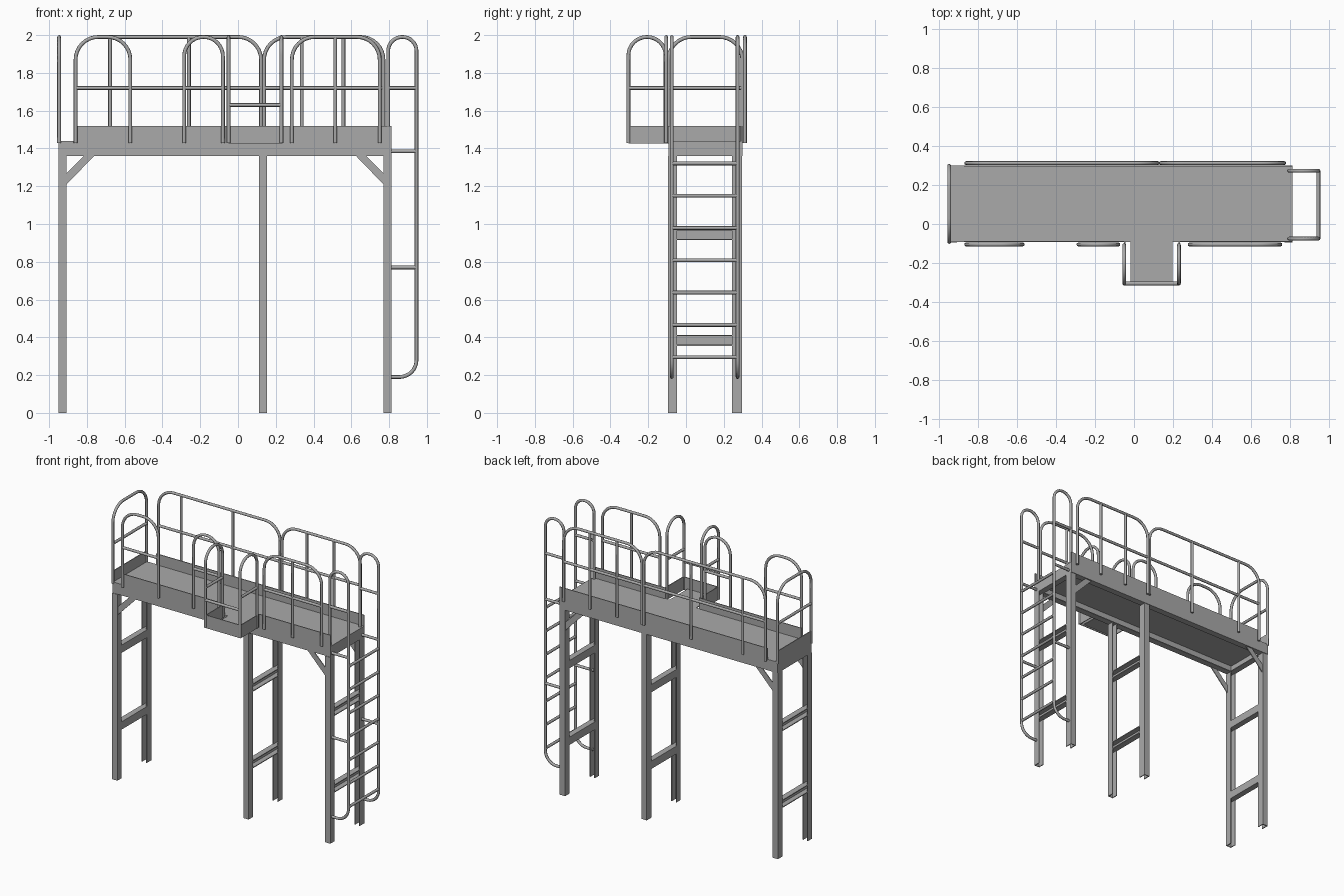
import bpy, bmesh, math
from mathutils import Vector

if "Cube" in bpy.data.objects:
    bpy.data.objects.remove(bpy.data.objects["Cube"])

grey = bpy.data.materials.new("steel grey")
grey.use_nodes = True
grey.diffuse_color = (0.4, 0.4, 0.4, 1)
grey.node_tree.nodes["Principled BSDF"].inputs["Base Color"].default_value = (0.4, 0.4, 0.4, 1)

T = 0.006      # plate thickness
R = 0.01       # tube radius
TOP = 1.99     # handrail centre height
FOOT = 1.43    # foot of the railing posts
MID = 1.72     # middle rail height
DECK = 1.44
BEAM = 1.36


def prism(name, outline, axis, lo, hi):
    """Extrude a flat outline along one axis."""
    place = {"x": lambda a, b, t: (t, a, b),
             "y": lambda a, b, t: (a, t, b),
             "z": lambda a, b, t: (a, b, t)}[axis]
    bm = bmesh.new()
    face = bm.faces.new([bm.verts.new(place(a, b, lo)) for a, b in outline])
    ext = bmesh.ops.extrude_face_region(bm, geom=[face])
    moved = [v for v in ext["geom"] if isinstance(v, bmesh.types.BMVert)]
    bmesh.ops.translate(bm, verts=moved, vec=place(0, 0, hi - lo))
    bmesh.ops.recalc_face_normals(bm, faces=bm.faces)
    mesh = bpy.data.meshes.new(name)
    bm.to_mesh(mesh)
    bm.free()
    mesh.materials.append(grey)
    obj = bpy.data.objects.new(name, mesh)
    bpy.context.collection.objects.link(obj)
    return obj


def box(name, x0, x1, y0, y1, z0, z1):
    return prism(name, [(x0, y0), (x1, y0), (x1, y1), (x0, y1)], "z", z0, z1)


def channel(web, tip, lo, hi):
    """C outline: web at the first coordinate, flanges reaching to tip."""
    w = web + math.copysign(T, tip - web)
    return [(web, lo), (tip, lo), (tip, lo + T), (w, lo + T),
            (w, hi - T), (tip, hi - T), (tip, hi), (web, hi)]


def tube(name, paths):
    """Round tubes along a list of point paths, as one mesh."""
    curve = bpy.data.curves.new(name, "CURVE")
    curve.dimensions = "3D"
    curve.bevel_depth = R
    curve.bevel_resolution = 2
    curve.use_fill_caps = True
    for path in paths:
        spline = curve.splines.new("POLY")
        spline.points.add(len(path) - 1)
        for p, co in zip(spline.points, path):
            p.co = (*co, 1)
    curve.materials.append(grey)
    obj = bpy.data.objects.new(name, curve)
    bpy.context.collection.objects.link(obj)
    bpy.ops.object.select_all(action="DESELECT")
    obj.select_set(True)
    bpy.context.view_layer.objects.active = obj
    bpy.ops.object.convert(target="MESH")
    bpy.ops.object.shade_smooth_by_angle(angle=math.radians(50))
    return bpy.context.object


def arc(cx, cz, r, start, end, steps=8):
    return [(cx + r * math.cos(math.radians(start + (end - start) * i / steps)),
             cz + r * math.sin(math.radians(start + (end - start) * i / steps)))
            for i in range(steps + 1)]


def arch(a, b, left_foot=FOOT, right_foot=FOOT):
    """Rounded arch in a vertical plane from a to b."""
    r = min(0.12, (b - a) / 2 - 0.001)
    return ([(a, left_foot)] + arc(a + r, TOP - r, r, 180, 90)
            + arc(b - r, TOP - r, r, 90, 0) + [(b, right_foot)])


def railing(name, along, a, b, at, posts=()):
    """Arch with a middle rail and optional inner posts."""
    flat = [arch(a, b), [(a, MID), (b, MID)]] + [[(p, FOOT), (p, TOP)] for p in posts]
    place = (lambda u, z: (u, at, z)) if along == "x" else (lambda u, z: (at, u, z))
    return tube(name, [[place(u, z) for u, z in path] for path in flat])


# Deck and its channel beams
box("deck", -0.945, 0.81, -0.088, 0.296, DECK - T, DECK)
prism("front_beam", channel(-0.092, -0.045, BEAM, DECK), "x", -0.95, 0.813)
prism("back_beam", channel(0.30, 0.253, BEAM, DECK), "x", -0.95, 0.813)
prism("right_end_beam", channel(-0.95, -0.905, BEAM, DECK), "y", -0.092, 0.30)
prism("left_end_beam", channel(0.813, 0.768, BEAM, DECK), "y", -0.092, 0.30)

# Toe boards
ZT = 1.52
box("back_toe_board", -0.87, 0.813, 0.30 - T, 0.30, DECK, ZT)
box("front_toe_board_right", -0.87, -0.05, -0.092, -0.092 + T, DECK, ZT)
box("front_toe_board_left", 0.235, 0.813, -0.092, -0.092 + T, DECK, ZT)
box("end_toe_board", -0.95, -0.95 + T, -0.092, 0.30, DECK, ZT)

# Leg frames: (outer x, width, side of the brace web)
for label, x, web_side in (("right", -0.95, 1), ("middle", 0.11, -1), ("left", 0.77, -1)):
    w = 0.043
    for side, web, tip in (("front", -0.096, -0.048), ("back", 0.296, 0.243)):
        outline = [(b, a) for a, b in channel(web, tip, x, x + w)]
        prism(f"{label}_{side}_leg", outline, "z", 0, BEAM)
    web, tip = (x + w, x) if web_side > 0 else (x, x + w)
    for n, z in enumerate((0.355, 0.915)):
        prism(f"{label}_cross_brace_{n}", channel(web, tip, z, z + 0.057), "y", -0.09, 0.29)

# Diagonal knee braces at the end legs
for label, x, s in (("right", -0.907, 1), ("left", 0.77, -1)):
    knee = [(x, 1.21), (x, 1.27), (x + s * 0.09, BEAM), (x + s * 0.145, BEAM)]
    for side, y in (("front", -0.09), ("back", 0.284)):
        prism(f"{label}_{side}_knee_brace", knee, "y", y, y + T)

# Side balcony
BX0, BX1, BY, BZ = -0.05, 0.235, -0.305, 1.425
box("balcony_floor", -0.018, 0.197, BY, -0.088, 1.434, DECK)
box("balcony_front_board", BX0, BX1, BY, BY + T, BZ, ZT)
box("balcony_right_board", BX0, BX0 + T, BY, -0.09, BZ, ZT)
box("balcony_left_board", BX1 - T, BX1, BY, -0.09, BZ, ZT)
for label, x in (("right", BX0), ("left", BX1 - 0.005)):
    railing(f"balcony_{label}_railing", "y", BY, -0.108, x)
tube("balcony_front_bar", [[(BX0, BY, 1.63), (BX1 - 0.005, BY, 1.63)]])

# Railings round the deck
railing("back_railing_long", "x", -0.86, 0.122, 0.312, (-0.677, -0.26))
railing("back_railing_short", "x", 0.138, 0.77, 0.312, (0.338, 0.558))
railing("front_railing_right", "x", -0.86, -0.57, -0.105)
railing("front_railing_middle", "x", -0.285, -0.08, -0.105)
railing("front_railing_left", "x", 0.285, 0.75, -0.105, (0.515,))
railing("end_railing", "y", -0.092, 0.298, -0.947)

# Access ladder with looped stringers
LX, IN, LOW = 0.945, 0.795, 0.19
r = 0.09
loop = (arch(IN, LX, FOOT, LOW + r)[:-1]
        + arc(LX - r, LOW + r, r, 0, -90) + [(0.80, LOW)])
ties = [[(IN, z), (LX, z)] for z in (0.77, 1.385, MID)]
for label, y in (("front", -0.075), ("back", 0.273)):
    tube(f"ladder_{label}_stringer", [[(x, y, z) for x, z in path] for path in [loop] + ties])
tube("ladder_rungs", [[(LX, -0.075, 0.295 + 0.171 * i), (LX, 0.273, 0.295 + 0.171 * i)]
                      for i in range(7)])
